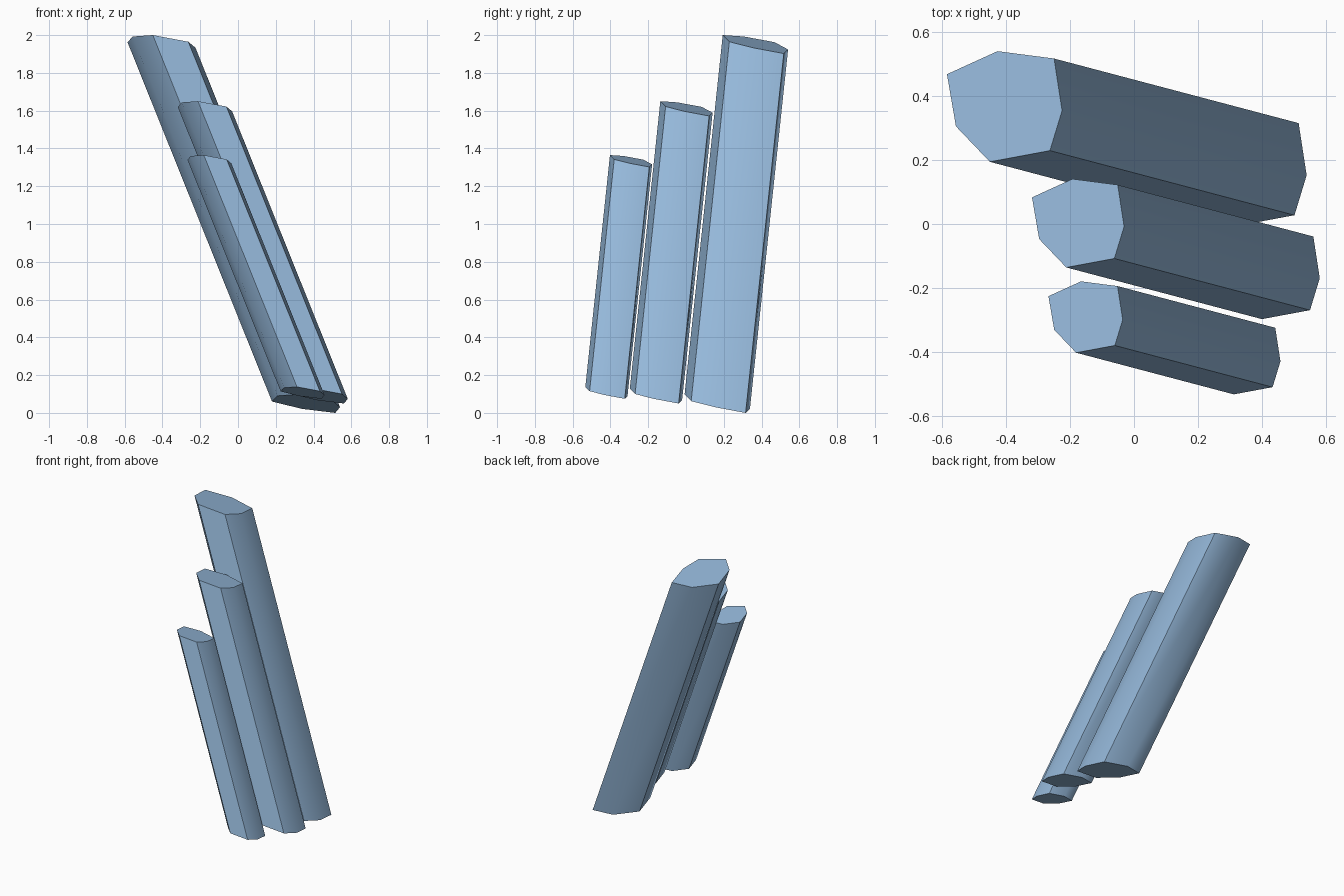
import bpy, bmesh, math
from mathutils import Vector

if "Cube" in bpy.data.objects:
    bpy.data.objects.remove(bpy.data.objects["Cube"])

# Seven-sided crystal cross-section (seen from above), shared by all shards
SECTION = [(-.18, .101), (-.022, .173), (.155, .15), (.18, -.013),
           (.142, -.138), (-.046, -.173), (-.152, -.062)]
SLOPE_X, SLOPE_Y = -.149, -.21          # tilt of the end caps
SWEEP = Vector((.765, -.202, -1.9025))  # lean from top cap to bottom cap

blue = bpy.data.materials.new("crystal_blue")
blue.diffuse_color = (.30, .48, .70, 1)
blue.use_nodes = True
blue.node_tree.nodes["Principled BSDF"].inputs["Base Color"].default_value = blue.diffuse_color


def shard(name, top_centre, size):
    """Extrude the tilted cap along the leaning axis."""
    bm = bmesh.new()
    cap = [bm.verts.new(Vector(top_centre) + size * Vector((x, y, SLOPE_X * x + SLOPE_Y * y)))
           for x, y in SECTION]
    face = bm.faces.new(cap)
    ext = bmesh.ops.extrude_face_region(bm, geom=[face], use_keep_orig=True)
    moved = [g for g in ext["geom"] if isinstance(g, bmesh.types.BMVert)]
    bmesh.ops.translate(bm, verts=moved, vec=SWEEP * size)
    bmesh.ops.recalc_face_normals(bm, faces=bm.faces)
    mesh = bpy.data.meshes.new(name)
    bm.to_mesh(mesh)
    bm.free()
    mesh.materials.append(blue)
    ob = bpy.data.objects.new(name, mesh)
    bpy.context.collection.objects.link(ob)
    # Soft long sides, crisp main ridges and caps
    bpy.ops.object.select_all(action='DESELECT')
    ob.select_set(True)
    bpy.context.view_layer.objects.active = ob
    bpy.ops.object.shade_smooth_by_angle(angle=math.radians(45))


shard("large_shard", (-.405, .3675, 1.957), 1.0)
shard("medium_shard", (-.175, .0025, 1.6155), .8)
shard("small_shard", (-.1515, -.291, 1.337), .645)
